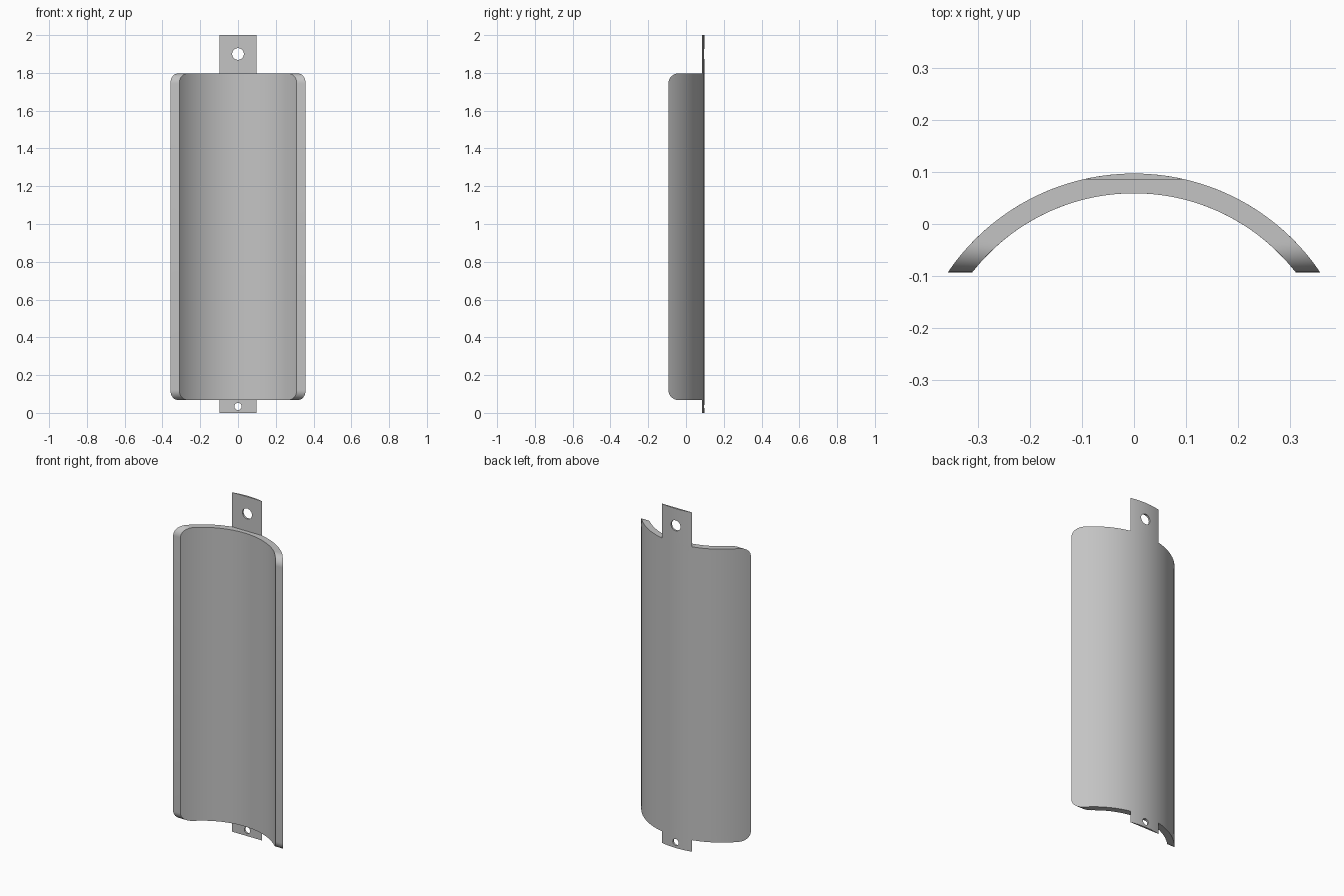
import bpy
import bmesh
from math import sin, cos, acos, asin, sqrt, pi

cube = bpy.data.objects.get("Cube")
if cube:
    bpy.data.objects.remove(cube, do_unlink=True)

OUTER, INNER = 0.432, 0.394      # arc radii
CENTRE_Y = -0.335                # shared arc centre
EDGE_Y = -0.093                  # flat front edges
BOTTOM, TOP = 0.068, 1.797       # shell height range
FILLET = 0.053                   # corner rounding
TAB_HALF = 0.098

grey = bpy.data.materials.new("plain grey")
grey.use_nodes = True
grey.diffuse_color = (0.55, 0.55, 0.55, 1)
grey.node_tree.nodes["Principled BSDF"].inputs["Base Color"].default_value = grey.diffuse_color


def arc(radius, half_angle, steps):
    """Points along an arc that bulges to the back, from -x to +x."""
    angles = [half_angle * (2 * i / steps - 1) for i in range(steps + 1)]
    return [(radius * sin(a), CENTRE_Y + radius * cos(a)) for a in angles]


def loft(name, sections):
    """Join closed (outline, z) sections into a capped solid."""
    bm = bmesh.new()
    rings = [[bm.verts.new((x, y, z)) for x, y in outline] for outline, z in sections]
    for low, high in zip(rings, rings[1:]):
        for i in range(len(low)):
            j = (i + 1) % len(low)
            bm.faces.new((low[i], low[j], high[j], high[i]))
    bm.faces.new(rings[0])
    bm.faces.new(rings[-1])
    bmesh.ops.recalc_face_normals(bm, faces=bm.faces)
    mesh = bpy.data.meshes.new(name)
    bm.to_mesh(mesh)
    bm.free()
    obj = bpy.data.objects.new(name, mesh)
    bpy.context.collection.objects.link(obj)
    mesh.materials.append(grey)
    return obj


def smooth(obj):
    bpy.ops.object.select_all(action="DESELECT")
    obj.select_set(True)
    bpy.context.view_layer.objects.active = obj
    bpy.ops.object.shade_smooth_by_angle(angle=pi / 6)


def shell_section(inset):
    """Curved wall cut off flat at the front, pulled back by inset."""
    depth = EDGE_Y + inset - CENTRE_Y
    outer = arc(OUTER, acos(depth / OUTER), 56)
    inner = arc(INNER, acos(depth / INNER), 56)
    return outer + inner[::-1]


# Curved shell with rounded upper and lower corners
turns = [i / 10 * pi / 2 for i in range(11)]
lower = [(shell_section(FILLET * (1 - sin(t))), BOTTOM + FILLET * (1 - cos(t))) for t in turns]
upper = [(outline, BOTTOM + TOP - z) for outline, z in reversed(lower)]
smooth(loft("curved_shell", lower + upper))


# Mounting tabs: flat in front, following the shell at the back, with one hole each
def tab(name, low, high, hole_z, hole_radius):
    outline = arc(OUTER, asin(TAB_HALF / OUTER), 16)
    obj = loft(name, [(outline, low), (outline, high)])
    bpy.ops.mesh.primitive_cylinder_add(vertices=32, radius=hole_radius, depth=0.2,
                                        location=(0, 0.09, hole_z), rotation=(pi / 2, 0, 0))
    cutter = bpy.context.object
    cutter.name = name + "_hole_cutter"
    cutter.hide_render = True
    cut = obj.modifiers.new("hole", "BOOLEAN")
    cut.operation = "DIFFERENCE"
    cut.solver = "EXACT"
    cut.object = cutter
    bpy.context.view_layer.objects.active = obj
    bpy.ops.object.modifier_apply(modifier=cut.name)
    bpy.data.objects.remove(cutter, do_unlink=True)
    smooth(obj)


tab("upper_tab", TOP, 2.0, 1.9, 0.031)
tab("lower_tab", 0.0, BOTTOM, 0.034, 0.019)
